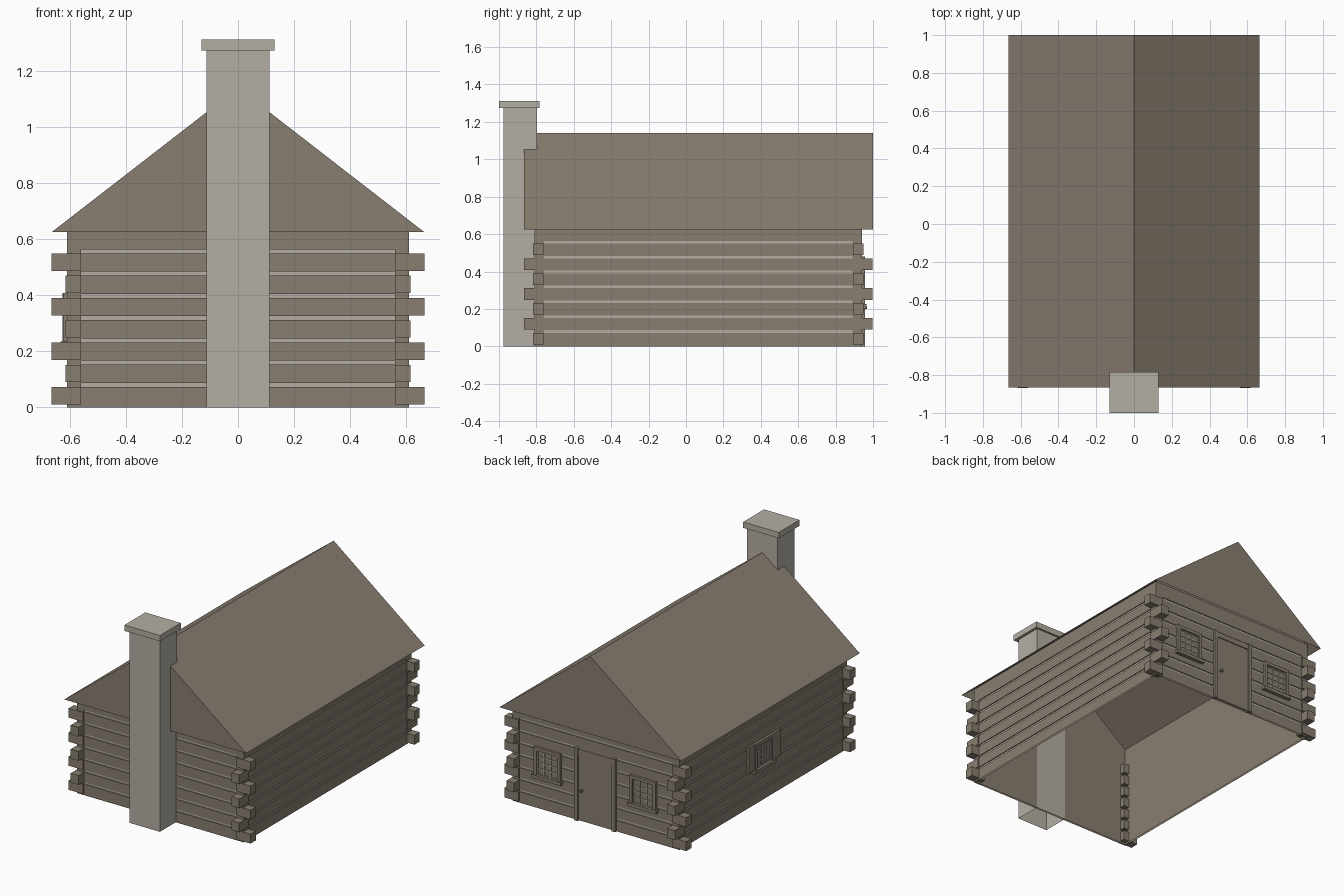
import bpy
import bmesh

old = bpy.data.objects.get("Cube")
if old:
    bpy.data.objects.remove(old, do_unlink=True)


def material(name, rgb):
    m = bpy.data.materials.new(name)
    m.use_nodes = True
    m.diffuse_color = (*rgb, 1)
    m.node_tree.nodes["Principled BSDF"].inputs["Base Color"].default_value = (*rgb, 1)
    return m


timber = material("weathered timber", (0.25, 0.21, 0.165))
stone = material("pale stone", (0.46, 0.43, 0.37))

X, FRONT, BACK = 0.61, -0.81, 0.94      # outer wall planes
EAVE_X, EAVE_Z, RIDGE = 0.665, 0.625, 1.14
PITCH = (RIDGE - EAVE_Z) / EAVE_X


def finish(name, bm, *mats):
    me = bpy.data.meshes.new(name)
    bm.to_mesh(me)
    bm.free()
    for m in mats:
        me.materials.append(m)
    ob = bpy.data.objects.new(name, me)
    bpy.context.collection.objects.link(ob)
    return ob


def add_box(bm, x, y, z, open_bottom=False):
    """Box from three (min, max) ranges."""
    x, y, z = sorted(x), sorted(y), sorted(z)
    v = [bm.verts.new((a, b, c)) for c in z for b in y for a in x]
    quads = [(4, 5, 7, 6), (0, 1, 5, 4), (2, 6, 7, 3), (0, 4, 6, 2), (1, 3, 7, 5)]
    if not open_bottom:
        quads.append((0, 2, 3, 1))
    for q in quads:
        bm.faces.new([v[i] for i in q])


def boxes(name, ranges, mat, open_bottom=False):
    bm = bmesh.new()
    for r in ranges:
        add_box(bm, *r, open_bottom=open_bottom)
    return finish(name, bm, mat)


# Log walls: stacked rings, recessed at each chinking strip
LOG = 0.0795
levels = [(0, 0)]
for k in range(1, 8):
    lo, hi = k * LOG - 0.007, k * LOG + 0.007
    levels += [(lo, 0), (lo, 0.006), (hi, 0.006), (hi, 0)]
levels.append((0.66, 0))
bm = bmesh.new()
previous = None
for i, (z, inset) in enumerate(levels):
    x, f, b = X - inset, FRONT + inset, BACK - inset
    ring = [bm.verts.new(p) for p in ((-x, f, z), (x, f, z), (x, b, z), (-x, b, z))]
    if previous:
        chink = inset > 0 and levels[i - 1][1] > 0
        for j in range(4):
            n = (j + 1) % 4
            face = bm.faces.new((previous[j], previous[n], ring[n], ring[j]))
            face.material_index = int(chink)
    previous = ring
finish("log_walls", bm, timber, stone)

# Inner lining with gable ends, open below and above
bm = bmesh.new()
xi = X - 0.012
zi = RIDGE - PITCH * xi - 0.003
ends = []
for y in (FRONT + 0.012, BACK - 0.012):
    ends.append([bm.verts.new(p) for p in
                 ((-xi, y, 0), (xi, y, 0), (xi, y, zi), (0, y, RIDGE - 0.003), (-xi, y, zi))])
a, b = ends
bm.faces.new(a)
bm.faces.new(b[::-1])
bm.faces.new((a[1], a[2], b[2], b[1]))
bm.faces.new((a[0], b[0], b[4], a[4]))
finish("inner_lining", bm, timber)

# Roof: two slopes and two gable triangles, open below
bm = bmesh.new()
a, b = [[bm.verts.new(p) for p in ((-EAVE_X, y, EAVE_Z), (EAVE_X, y, EAVE_Z), (0, y, RIDGE))]
        for y in (-0.865, 1.0)]
bm.faces.new(a)
bm.faces.new(b[::-1])
bm.faces.new((a[1], b[1], b[2], a[2]))
bm.faces.new((a[0], a[2], b[2], b[0]))
finish("roof", bm, timber)

# Crossed log ends and flat plates behind them at the four corners
ends, plates = [], []
for sx in (-1, 1):
    for wall, d in ((FRONT, -1), (BACK, 1)):
        for k in range(7):
            z = (k * LOG + 0.01, k * LOG + 0.072)
            long_x, long_y = (EAVE_X, 0.008) if k % 2 == 0 else (X + 0.006, 0.057)
            ends.append(((sx * 0.56, sx * long_x), (wall - d * 0.047, wall + d * long_y), z))
        plates.append(((sx * 0.56, sx * X), (wall, wall - d * 0.008), (0.001, EAVE_Z)))
        plates.append(((sx * X, sx * (X - 0.008)), (wall, wall - d * 0.05), (0.001, EAVE_Z)))
boxes("log_ends", ends, timber)
boxes("corner_plates", plates, timber)

# Chimney
boxes("chimney", [((-0.112, 0.112), (-0.975, -0.797), (0, 1.275))], stone, True)
boxes("chimney_cap", [((-0.13, 0.13), (-1.0, -0.783), (1.273, 1.312))], stone)

# Door
boxes("door_panel", [((-0.125, 0.125), (BACK - 0.005, BACK + 0.005), (0.004, 0.44))], timber)
boxes("door_frame",
      [((s * 0.125, s * 0.15), (BACK - 0.005, BACK + 0.016), (0, 0.48)) for s in (-1, 1)]
      + [((-0.125, 0.125), (BACK - 0.005, BACK + 0.011), (0.44, 0.475))], timber)
boxes("door_handle", [((0.09, 0.105), (BACK, BACK + 0.028), (0.2, 0.212))], timber)


def window(name, place, half, z0, z1, shutters=False):
    """place(u, d) maps along-wall and outward ranges to x and y ranges."""
    def part(u, d, z):
        return (*place(u, d), z)

    e = 0.022
    frame = [part((s * half, s * (half + e)), (-0.005, 0.016), (z0, z1 + e)) for s in (-1, 1)]
    frame.append(part((-half, half), (-0.005, 0.016), (z1, z1 + e)))
    frame.append(part((-half - e - 0.01, half + e + 0.01), (-0.005, 0.024), (z0 - e, z0)))
    boxes(name + "_frame", frame, timber)
    boxes(name + "_pane", [part((-half, half), (-0.005, 0.003), (z0, z1))], timber)
    w = 0.003
    bars = []
    for i in range(4):
        u = (half - w) * (2 * i / 3 - 1)
        bars.append(part((u - w, u + w), (0, 0.008), (z0, z1)))
    for i in range(5):
        z = z0 + w + (z1 - z0 - 2 * w) * i / 4
        bars.append(part((-half, half), (0, 0.007), (z - w, z + w)))
    boxes(name + "_bars", bars, stone)
    if shutters:
        boxes(name + "_shutters",
              [part((s * (half + e), s * (half + e + 0.065)), (-0.005, 0.014), (z0, z1 + e))
               for s in (-1, 1)], timber)


# Two back windows and one shuttered side window
for label, cx in (("left", 0.35), ("right", -0.35)):
    window("back_%s_window" % label,
           lambda u, d, c=cx: ((c + u[0], c + u[1]), (BACK + d[0], BACK + d[1])),
           0.075, 0.225, 0.385)
window("side_window",
       lambda u, d: ((-X - d[0], -X - d[1]), (0.07 + u[0], 0.07 + u[1])),
       0.078, 0.235, 0.385, True)
